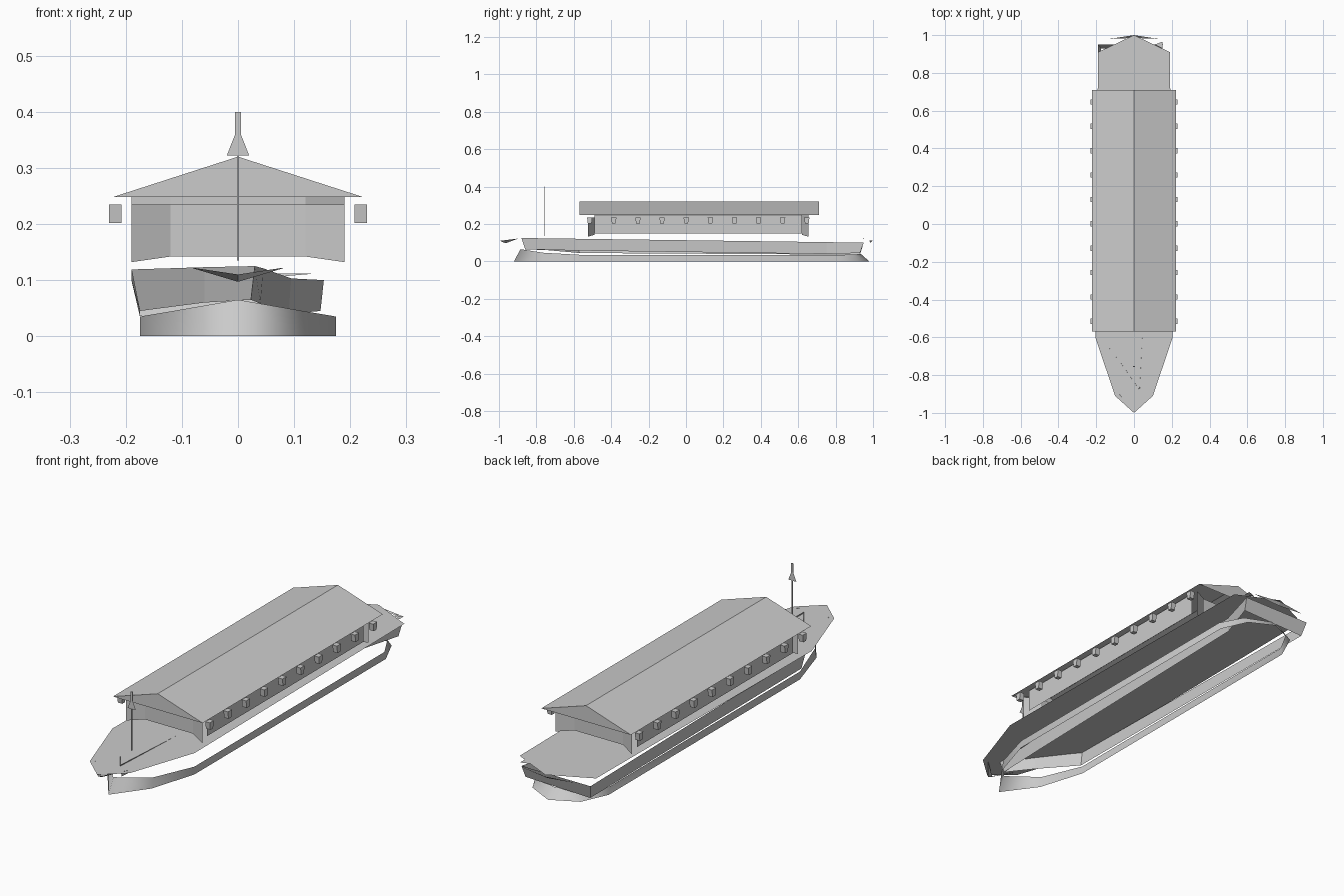
import bpy, bmesh, math

cube = bpy.data.objects.get("Cube")
if cube:
    bpy.data.objects.remove(cube, do_unlink=True)

grey = bpy.data.materials.new("light grey")
grey.use_nodes = True
grey.diffuse_color = (0.6, 0.6, 0.6, 1)
grey.node_tree.nodes["Principled BSDF"].inputs["Base Color"].default_value = (0.6, 0.6, 0.6, 1)


def add(name, verts, faces, smooth=False):
    mesh = bpy.data.meshes.new(name)
    mesh.from_pydata(verts, [], faces)
    mesh.materials.append(grey)
    for p in mesh.polygons:
        p.use_smooth = smooth
    obj = bpy.data.objects.new(name, mesh)
    bpy.context.collection.objects.link(obj)
    return obj


def sheet(name, low, high, closed=False, smooth=False):
    """Thin skin stretched between two rows of points."""
    n = len(low)
    faces = [(i, (i + 1) % n, n + (i + 1) % n, n + i) for i in range(n if closed else n - 1)]
    return add(name, low + high, faces, smooth)


def both(half):
    """Mirror a path that ends on the centre line into a full path."""
    return half + [(-x, y, z) for x, y, z in reversed(half[:-1])]


def plate(name, outline, z):
    return add(name, [(x, y, z) for x, y in outline], [tuple(range(len(outline)))])


def box(name, x0, x1, y0, y1, z0, z1, inset=0):
    low = [(x0, y0, z0), (x1, y0, z0), (x1, y1, z0), (x0, y1, z0)]
    high = [(x0, y0 - inset, z1), (x1, y0 - inset, z1), (x1, y1 + inset, z1), (x0, y1 + inset, z1)]
    obj = sheet(name, low, high, closed=True)
    bm = bmesh.new()
    bm.from_mesh(obj.data)
    bmesh.ops.holes_fill(bm, edges=bm.edges)
    bmesh.ops.recalc_face_normals(bm, faces=bm.faces)
    bm.to_mesh(obj.data)
    bm.free()
    return obj


# Lower hull: open skin, pointed bow and rounded stern
bow_low = both([(.175, -.56, 0), (.11, -.77, 0), (0, -.92, 0)])
bow_high = both([(.175, -.56, .035), (.11, -.76, .046), (0, -.885, .065)])
stern_low = both([(.175, .8, 0), (.12, .92, 0), (0, .98, 0)])
stern_high = both([(.175, .79, .035), (.12, .89, .036), (0, .935, .04)])
sheet("lower_hull", bow_low + stern_low[::-1], bow_high + stern_high[::-1],
      closed=True, smooth=True)

# Upper hull: uneven band that tilts down towards the stern
upper_low = [(.023, -.86, .065), (-.06, -.74, .06), (-.175, -.57, .045),
             (-.175, .93, .036), (.147, .93, .045), (.09, .75, .04), (.04, -.58, .058)]
upper_high = [(.03, -.88, .125), (-.06, -.75, .123), (-.19, -.58, .119),
              (-.19, .95, .1), (.153, .95, .1), (.095, .75, .103), (.045, -.58, .121)]
sheet("upper_hull", upper_low, upper_high, closed=True)

# Deck and stern hatch
starboard = [(0, -1), (.1, -.91), (.205, -.6), (.19, .91), (0, 1)]
plate("deck", starboard + [(-x, y) for x, y in starboard[-2:0:-1]], .12)
plate("stern_hatch", [(-.12, .73), (.12, .73), (.12, .9), (-.12, .9)], .122)

# Chevron plates below the deck ends
sheet("bow_chevron", both([(.08, -.9, .121), (0, -.965, .097)]),
      both([(.08, -.9, .122), (0, -.995, .11)]))
sheet("stern_chevron", both([(.13, .98, .111), (0, .985, .1)]),
      both([(.13, .98, .112), (0, 1, .112)]))
add("stern_fin", [(.11, .95, .121), (.15, .965, .122), (.15, .93, .122)], [(0, 1, 2)])

# Deckhouse: side walls, end walls with angled wings
for side, name in ((1, "left"), (-1, "right")):
    x = side * .19
    sheet(name + "_wall", [(x, -.49, .15), (x, .62, .15)], [(x, -.49, .25), (x, .62, .25)])
for name, y, out, top in (("front", -.49, -.035, .235), ("back", .62, .035, .25)):
    low = [(.19, y + out, .132), (.12, y, .142)]
    low += [(-a, b, c) for a, b, c in reversed(low)]
    sheet(name + "_wall", low, [(a, b, top) for a, b, c in low])

# Gabled roof with closed ends
eave, peak = .248, .32
ends = (-.57, .71)
gables = [[(-.223, y, eave), (0, y, peak), (.223, y, eave)] for y in ends]
sheet("roof", *gables)
for name, gable in zip(("front_gable", "back_gable"), gables):
    add(name, gable, [(0, 1, 2)])

# Window hoods along both sides
for i in range(10):
    y = -.515 + i * .129
    for side in (1, -1):
        xs = sorted((side * .208, side * .23))
        box("window_hood", *xs, y - .01, y + .01, .202, .235, .004)

# Mast with a tapered marker
box("mast", -.002, .002, -.757, -.753, .135, .4)
box("mast_tip", -.005, .005, -.757, -.753, .36, .4)
add("mast_marker", [(-.02, -.755, .322), (.02, -.755, .322), (.005, -.755, .36), (-.005, -.755, .36)],
    [(0, 1, 2, 3)])
